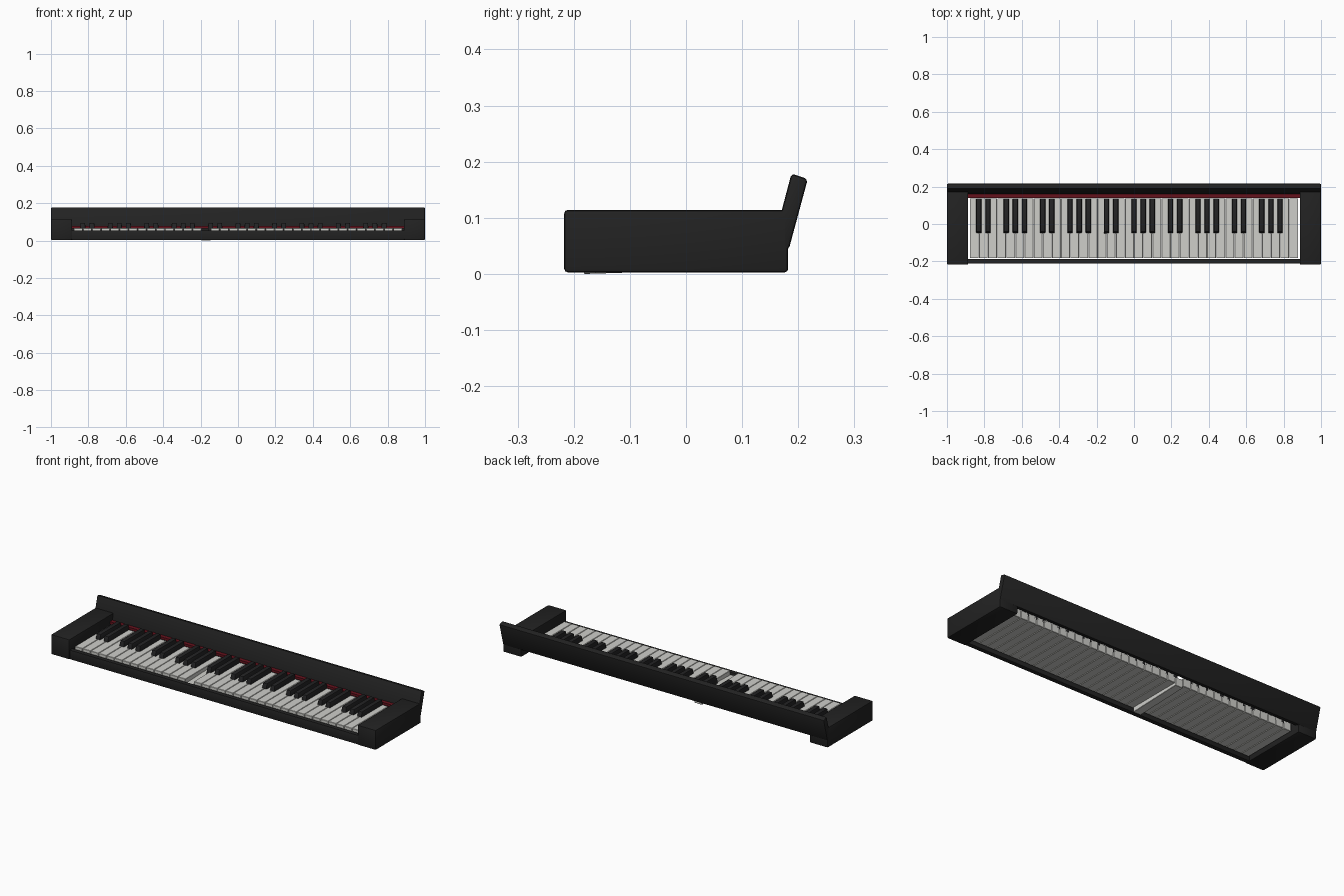
import bpy, bmesh

if "Cube" in bpy.data.objects:
    bpy.data.objects.remove(bpy.data.objects["Cube"])

PITCH = 0.0488        # white key spacing
N_WHITE = 36
LEFT = -PITCH * N_WHITE / 2
PRESSED = 14          # white key held down


def material(name, rgb):
    m = bpy.data.materials.new(name)
    m.diffuse_color = (*rgb, 1)
    m.use_nodes = True
    m.node_tree.nodes["Principled BSDF"].inputs["Base Color"].default_value = m.diffuse_color
    return m


BODY = material("charcoal body", (0.016, 0.016, 0.016))
EBONY = material("black key", (0.017, 0.017, 0.018))
IVORY = material("white key", (0.62, 0.62, 0.59))
FELT = material("red felt", (0.13, 0.006, 0.012))


def finish(name, bm, mat, bevel=0.0, segments=2):
    bmesh.ops.recalc_face_normals(bm, faces=bm.faces[:])
    if bevel:
        bmesh.ops.bevel(bm, geom=bm.edges[:], offset=bevel, segments=segments,
                        profile=0.5, affect='EDGES')
    mesh = bpy.data.meshes.new(name)
    bm.to_mesh(mesh)
    bm.free()
    mesh.materials.append(mat)
    ob = bpy.data.objects.new(name, mesh)
    bpy.context.collection.objects.link(ob)
    return ob


def extrude_x(name, profile, x0, x1, mat, bevel=0.0, segments=2):
    """Sweep a (y, z) outline from x0 to x1."""
    bm = bmesh.new()
    a = [bm.verts.new((x0, y, z)) for y, z in profile]
    b = [bm.verts.new((x1, y, z)) for y, z in profile]
    n = len(profile)
    bm.faces.new(a)
    bm.faces.new(b[::-1])
    for i in range(n):
        j = (i + 1) % n
        bm.faces.new((a[i], b[i], b[j], a[j]))
    return finish(name, bm, mat, bevel, segments)


def rect(y0, y1, z0, z1):
    return [(y0, z0), (y1, z0), (y1, z1), (y0, z1)]


# End blocks
for side, x0, x1 in (("left", -1, -0.887), ("right", 0.887, 1)):
    extrude_x(side + "_end_block", rect(-0.217, 0.182, 0.003, 0.114),
              x0, x1, BODY, 0.006)

# Front rail
extrude_x("front_rail", rect(-0.212, -0.187, 0.003, 0.055), -0.89, 0.89, BODY, 0.003)

# Leaning back panel
extrude_x("back_panel", [(0.154, 0.051), (0.183, 0.043), (0.217, 0.169), (0.188, 0.179)],
          -1, 1, BODY, 0.006)

# Felt strip behind the keys
extrude_x("felt_strip", rect(0.139, 0.163, 0.066, 0.079), -0.89, 0.89, FELT)

# White keys
for i in range(N_WHITE):
    x = LEFT + i * PITCH
    outline = rect(-0.182, 0.137, 0.022, 0.067)
    if i == PRESSED:
        outline = [(y, z - 0.0163 + 0.0313 * y) for y, z in outline]
    extrude_x(f"white_key_{i + 1}", outline, x + 0.0012, x + PITCH - 0.0012,
              IVORY, 0.0015, 1)

# Black keys, tapered toward the top with a sloping front
for i in range(1, N_WHITE):
    if i % 7 not in (1, 2, 4, 5, 6):
        continue
    ob = extrude_x(f"black_key_{i}", [(-0.052, 0.05), (0.137, 0.05), (0.137, 0.095),
                                      (-0.042, 0.095)], -0.015, 0.015, EBONY, 0.003)
    for v in ob.data.vertices:
        v.co.x *= 1 - 0.2 * max(0, v.co.z - 0.067) / 0.028
    ob.location.x = LEFT + i * PITCH

# Smooth the rounded edges
bpy.ops.object.select_all(action='SELECT')
bpy.context.view_layer.objects.active = bpy.context.scene.objects["back_panel"]
bpy.ops.object.shade_smooth_by_angle(angle=0.6)
